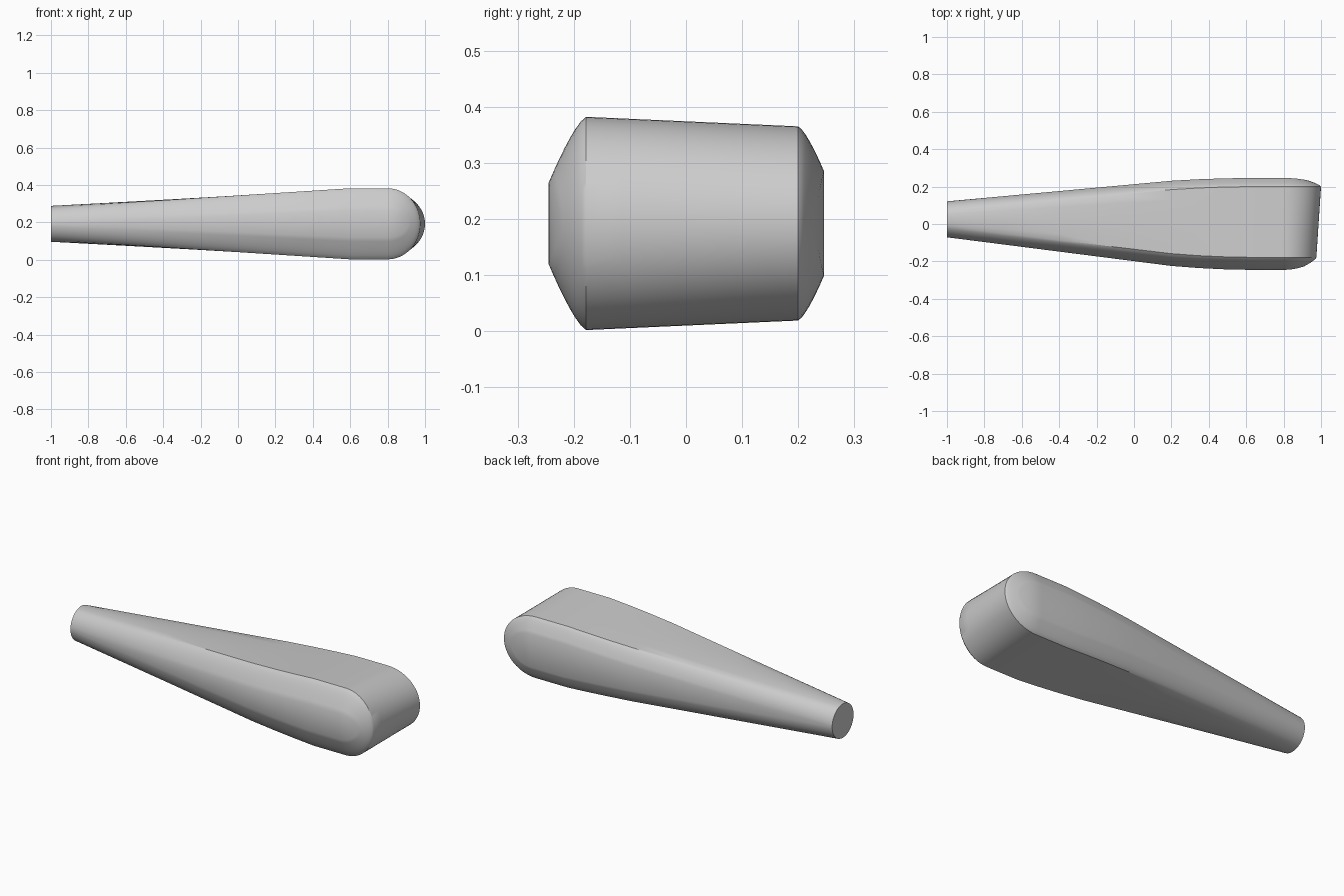
import bpy, bmesh, math

if "Cube" in bpy.data.objects:
    bpy.data.objects.remove(bpy.data.objects["Cube"], do_unlink=True)

grey = bpy.data.materials.new("plain grey")
grey.use_nodes = True
grey.diffuse_color = (0.6, 0.6, 0.6, 1)
grey.node_tree.nodes["Principled BSDF"].inputs["Base Color"].default_value = (0.6, 0.6, 0.6, 1)

MID = 0.192          # height of the centre line
NECK_Y, NECK_R = 0.025, 0.096
NOSE_X = 0.8         # where the rounded end begins
CAP_STEPS, TOP_STEPS, NOSE_STEPS = 7, 6, 14


def lerp(a, b, t):
    return a + (b - a) * t


def layers():
    """Side-to-side slices: edge y, bulge past edge, half height, nose reach, neck angle."""
    front, back = (-0.178, -0.067, 0.19, 0.175), (0.2, 0.046, 0.173, 0.2)
    out = []
    for i in range(CAP_STEPS, 0, -1):                       # front crowned side
        t = i / CAP_STEPS
        out.append((front[0], front[1] * t, lerp(0.19, 0.072, t ** 1.35),
                    lerp(0.175, 0.11, t ** 1.4), lerp(-25, -90, t)))
    for i in range(TOP_STEPS + 1):                          # flat top and bottom
        t = i / TOP_STEPS
        out.append((lerp(front[0], back[0], t), 0, lerp(front[2], back[2], t),
                    lerp(front[3], back[3], t), lerp(-25, 25, t)))
    for i in range(1, CAP_STEPS + 1):                       # back crowned side
        t = i / CAP_STEPS
        out.append((back[0], back[1] * t, lerp(0.173, 0.093, t ** 1.35),
                    lerp(0.2, 0.13, t ** 1.4), lerp(25, 90, t)))
    return out


def width_factor(x):
    """Straight taper that eases into full width."""
    if x < 0.2:
        return 0.88 * (x + 1) / 1.2
    t = min((x - 0.2) / 0.45, 1)
    return lerp(0.88, 1, 1 - (1 - t) ** 2)


def half_outline(layer):
    """Points (x, y, half height) from the neck to the tip of the nose."""
    edge, bulge, height, reach, angle = layer
    a = math.radians(angle)
    neck_y, neck_h = NECK_Y + NECK_R * math.sin(a), NECK_R * math.cos(a)
    points = []
    for x in (-1, -0.7, -0.4, -0.1, 0.2, 0.35, 0.48, 0.6, 0.7):
        points.append((x, lerp(neck_y, edge + bulge, width_factor(x)),
                       lerp(neck_h, height, min((x + 1) / 1.6, 1))))
    for i in range(NOSE_STEPS + 1):
        b = math.pi / 2 * i / NOSE_STEPS
        y = edge + bulge * (1 - 0.28 * math.sin(b) ** 2)
        points.append((NOSE_X + reach * math.sin(b), y, height * math.cos(b)))
    return points


# Handle body: slices joined side to side, then closed on both sides and at the neck
bm = bmesh.new()
loops = []
for layer in layers():
    pts = half_outline(layer)
    upper = [bm.verts.new((x, y, MID + h)) for x, y, h in pts]
    lower = [bm.verts.new((x, y, MID - h)) for x, y, h in pts[:-1]]
    loops.append(lower + upper[::-1])
count = len(loops[0])
for first, second in zip(loops, loops[1:]):
    for i in range(count - 1):
        bm.faces.new((first[i], first[i + 1], second[i + 1], second[i]))
for loop in (loops[0], loops[-1]):
    for i in range(count // 2 - 1):
        bm.faces.new((loop[i], loop[i + 1], loop[-2 - i], loop[-1 - i]))
    m = count // 2
    bm.faces.new((loop[m - 1], loop[m], loop[m + 1]))
bm.faces.new([l[0] for l in loops] + [l[-1] for l in reversed(loops)])
bmesh.ops.remove_doubles(bm, verts=bm.verts, dist=1e-5)
bmesh.ops.recalc_face_normals(bm, faces=bm.faces)

mesh = bpy.data.meshes.new("handle_body")
bm.to_mesh(mesh)
bm.free()
mesh.materials.append(grey)
body = bpy.data.objects.new("handle_body", mesh)
bpy.context.collection.objects.link(body)
bpy.context.view_layer.objects.active = body
body.select_set(True)
bpy.ops.object.shade_smooth_by_angle(angle=math.radians(30))
